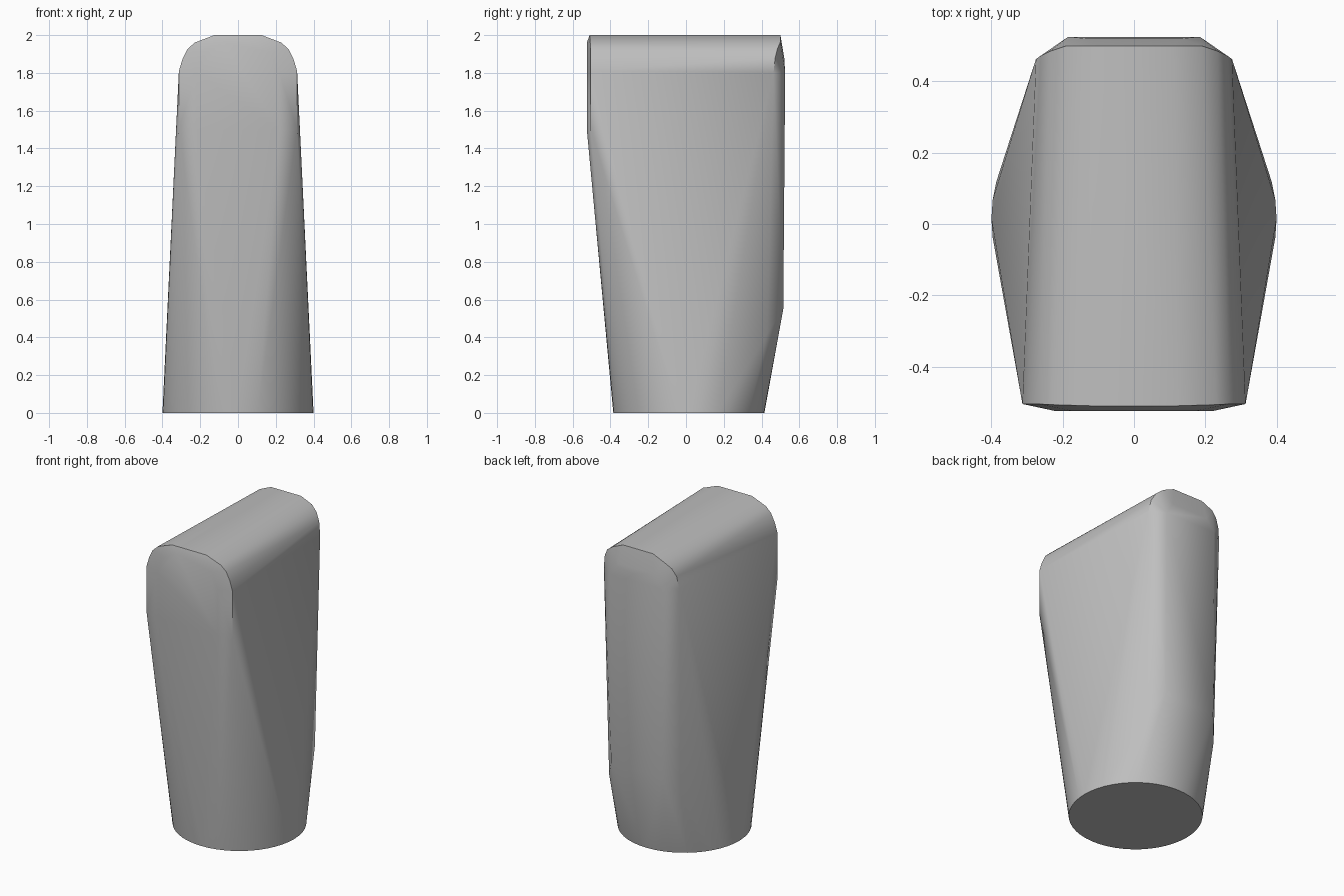
import bpy, bmesh, math

cube = bpy.data.objects.get("Cube")
if cube:
    bpy.data.objects.remove(cube, do_unlink=True)

grey = bpy.data.materials.new("plain_grey")
grey.use_nodes = True
colour = (0.52, 0.52, 0.52, 1)
grey.diffuse_color = colour
grey.node_tree.nodes["Principled BSDF"].inputs["Base Color"].default_value = colour

# Round foot
BASE_RADIUS, BASE_Y, SIDES = 0.4, 0.015, 48
foot = [(BASE_RADIUS * math.cos(math.tau * i / SIDES),
         BASE_Y + BASE_RADIUS * math.sin(math.tau * i / SIDES), 0)
        for i in range(SIDES)]

# Half outlines, mirrored across x: rounded front rim and its raised face
front_rim = [(0.313, -0.505, 1.5), (0.313, -0.505, 1.81), (0.295, -0.505, 1.87),
             (0.268, -0.505, 1.925), (0.23, -0.507, 1.96), (0.125, -0.51, 2.0)]
front_face = [(0.22, -0.525, 1.5), (0.22, -0.525, 1.8),
              (0.17, -0.525, 1.91), (0.08, -0.525, 1.96)]

# Tapered back rim and its flat raised panel
back_rim = [(0.26, 0.43, 0.42), (0.275, 0.463, 1.8), (0.262, 0.472, 1.88),
            (0.235, 0.485, 1.93), (0.19, 0.5, 1.965), (0.11, 0.5, 2.0)]
back_panel = [(0.185, 0.515, 0.55), (0.185, 0.525, 1.8), (0.13, 0.52, 1.88)]

half = front_rim + front_face + back_rim + back_panel
points = foot + half + [(-x, y, z) for x, y, z in half]

# Wrap one taut skin around the foot and both ends
bm = bmesh.new()
for p in points:
    bm.verts.new(p)
hull = bmesh.ops.convex_hull(bm, input=bm.verts[:])
loose = {g for g in hull["geom_interior"] + hull["geom_unused"]
         if isinstance(g, bmesh.types.BMVert)}
bmesh.ops.delete(bm, geom=list(loose), context="VERTS")
bmesh.ops.dissolve_limit(bm, angle_limit=math.radians(0.5),
                         verts=bm.verts[:], edges=bm.edges[:])
bmesh.ops.recalc_face_normals(bm, faces=bm.faces[:])

mesh = bpy.data.meshes.new("tapered_body")
bm.to_mesh(mesh)
bm.free()
mesh.materials.append(grey)
body = bpy.data.objects.new("tapered_body", mesh)
bpy.context.collection.objects.link(body)

# Soft sides with crisp rims
bpy.ops.object.select_all(action="DESELECT")
body.select_set(True)
bpy.context.view_layer.objects.active = body
bpy.ops.object.shade_smooth_by_angle(angle=math.radians(32))
